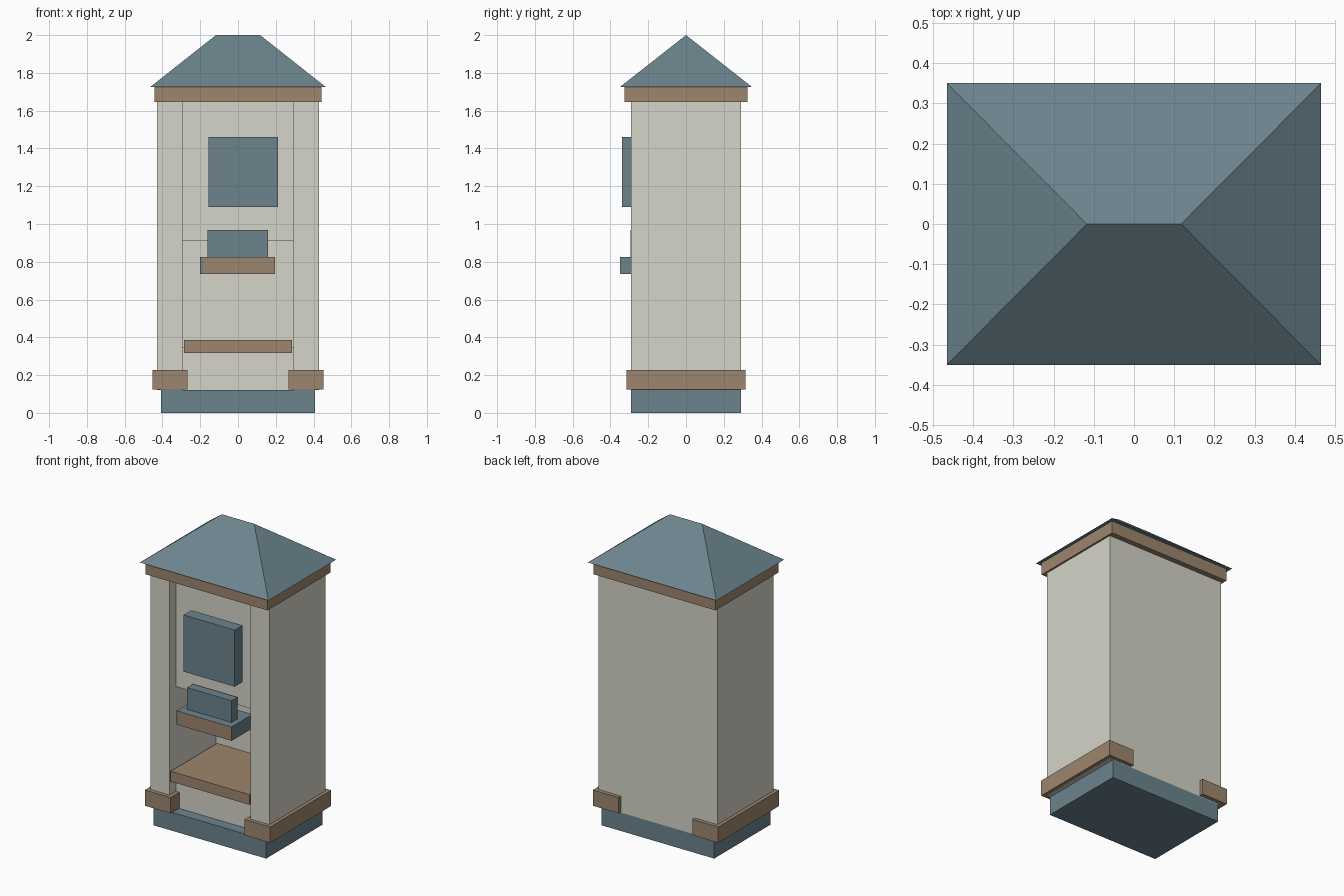
import bpy, bmesh
from mathutils import Vector

if "Cube" in bpy.data.objects:
    bpy.data.objects.remove(bpy.data.objects["Cube"])


def material(name, rgb):
    m = bpy.data.materials.new(name)
    m.diffuse_color = (*rgb, 1)
    m.use_nodes = True
    m.node_tree.nodes["Principled BSDF"].inputs["Base Color"].default_value = m.diffuse_color
    return m


CREAM = material("cream", (0.67, 0.66, 0.58))
BROWN = material("brown", (0.34, 0.24, 0.155))
TEAL = material("teal", (0.15, 0.23, 0.27))


def finish(name, bm, mat):
    bmesh.ops.recalc_face_normals(bm, faces=bm.faces)
    me = bpy.data.meshes.new(name)
    bm.to_mesh(me)
    bm.free()
    ob = bpy.data.objects.new(name, me)
    bpy.context.collection.objects.link(ob)
    if mat:
        me.materials.append(mat)
    return ob


def box(name, x, y, z, mat):
    """Box from (min, max) ranges on each axis."""
    bm = bmesh.new()
    bmesh.ops.create_cube(bm, size=1)
    for v in bm.verts:
        v.co = Vector([(r[0] + r[1]) / 2 + c * (r[1] - r[0])
                       for r, c in zip((x, y, z), v.co)])
    return finish(name, bm, mat)


# Plinth
box("plinth", (-.407, .407), (-.29, .29), (0, .12), TEAL)

# Cabinet body, with a stepped recess cut into the front
body = box("cabinet_body", (-.43, .43), (-.29, .29), (.12, 1.70), CREAM)
profile = [(-.4, .05), (-.22, .05), (-.22, .35), (.19, .35), (.19, .91),
           (-.22, .91), (-.22, 1.66), (-.4, 1.66)]
bm = bmesh.new()
face = bm.faces.new([bm.verts.new((-.293, y, z)) for y, z in profile])
side = bmesh.ops.extrude_face_region(bm, geom=[face])["geom"]
bmesh.ops.translate(bm, vec=(.586, 0, 0),
                    verts=[g for g in side if isinstance(g, bmesh.types.BMVert)])
cutter = finish("recess_cutter", bm, None)
cutter.hide_render = True
mod = body.modifiers.new("recess", 'BOOLEAN')
mod.operation = 'DIFFERENCE'
mod.solver = 'EXACT'
mod.object = cutter
bpy.context.view_layer.objects.active = body
bpy.ops.object.modifier_apply(modifier=mod.name)
bpy.data.objects.remove(cutter)

# Foot trim: a strip on each side that wraps the corners
for s, label in ((-1, "left"), (1, "right")):
    def span(a, b):
        return tuple(sorted((s * a, s * b)))
    box(label + "_foot_trim", span(.42, .453), (-.315, .315), (.125, .228), BROWN)
    box(label + "_front_foot_trim", span(.267, .453), (-.315, -.225), (.125, .228), BROWN)
    box(label + "_back_foot_trim", span(.267, .453), (.225, .315), (.125, .228), BROWN)

# Fascia under the roof
box("fascia", (-.442, .442), (-.325, .325), (1.645, 1.726), BROWN)

# Hipped roof: a box whose top is pinched into a ridge
roof = box("hipped_roof", (-.465, .465), (-.35, .35), (1.725, 2.0), TEAL)
bm = bmesh.new()
bm.from_mesh(roof.data)
for v in bm.verts:
    if v.co.z > 1.9:
        v.co.x = .117 if v.co.x > 0 else -.117
        v.co.y = 0
bmesh.ops.remove_doubles(bm, verts=bm.verts, dist=1e-4)
bm.to_mesh(roof.data)
bm.free()

# Fittings in the recess
box("screen", (-.157, .213), (-.338, -.257), (1.09, 1.46), TEAL)
box("tray", (-.2, .197), (-.347, -.13), (.735, .826), TEAL)
box("tray_front", (-.185, .196), (-.3485, -.34), (.737, .825), BROWN)
box("tray_block", (-.162, .16), (-.295, -.235), (.82, .968), TEAL)
box("lower_shelf", (-.285, .285), (-.288, .19), (.318, .385), BROWN)
